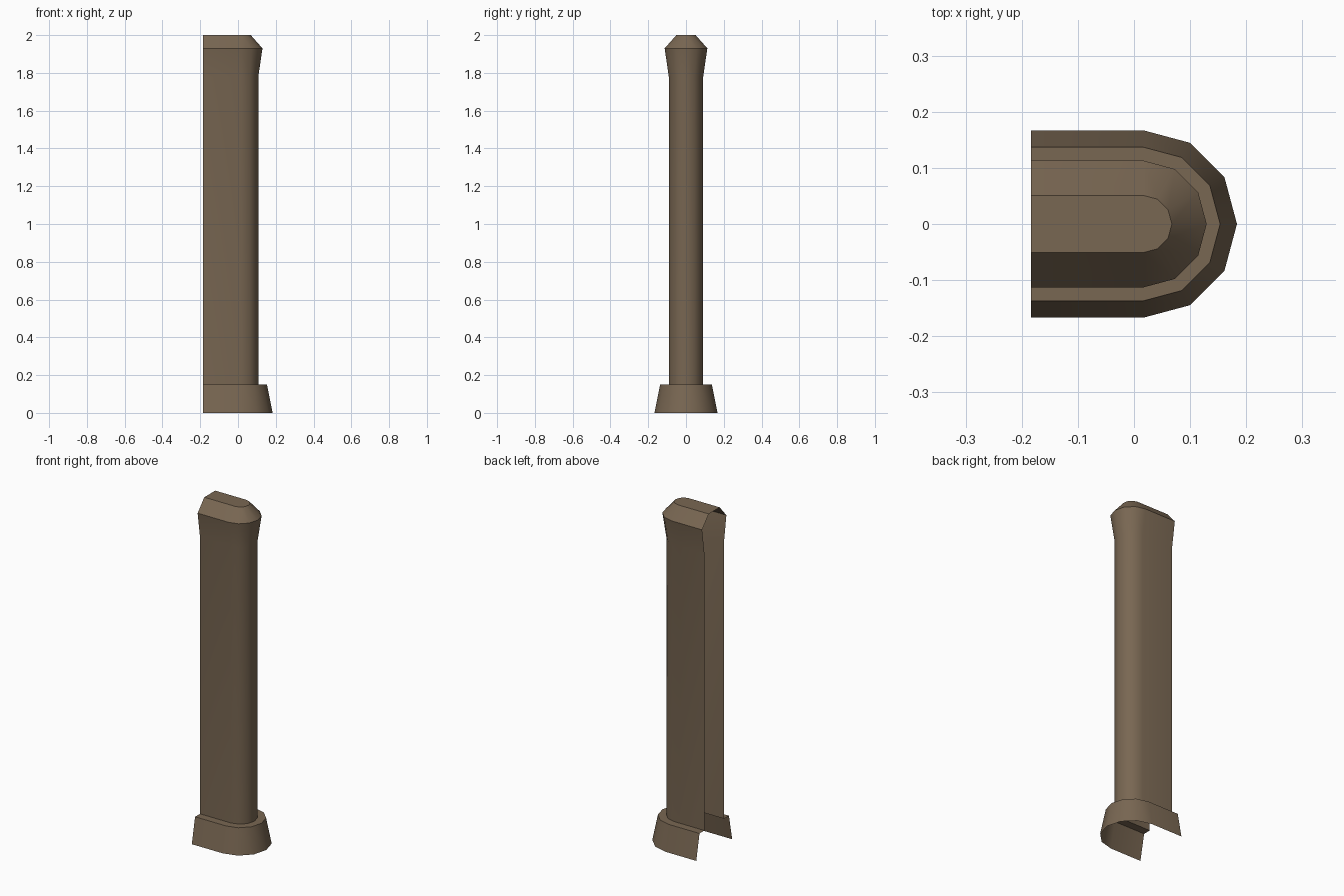
import bpy, bmesh, math

if "Cube" in bpy.data.objects:
    bpy.data.objects.remove(bpy.data.objects["Cube"])

BACK_X, ARC_X, ARC_STEPS = -0.184, 0.0165, 6

mat = bpy.data.materials.new("brown_stone")
mat.diffuse_color = (0.19, 0.135, 0.085, 1)
mat.use_nodes = True
mat.node_tree.nodes["Principled BSDF"].inputs["Base Color"].default_value = mat.diffuse_color


def u_outline(r):
    """U-shaped plan: straight sides, round nose at +x, open at the back."""
    pts = [(BACK_X, r)]
    for i in range(ARC_STEPS + 1):
        a = math.pi / 2 - math.pi * i / ARC_STEPS
        pts.append((ARC_X + r * math.cos(a), r * math.sin(a)))
    return pts + [(BACK_X, -r)]


def loft(name, levels, cap=False):
    """Skin U outlines given as (z, radius), optionally closing the top."""
    bm = bmesh.new()
    rings = [[bm.verts.new((x, y, z)) for x, y in u_outline(r)] for z, r in levels]
    for lo, hi in zip(rings, rings[1:]):
        for i in range(len(lo) - 1):
            bm.faces.new((lo[i], hi[i], hi[i + 1], lo[i + 1]))
    if cap:
        bm.faces.new(rings[-1][::-1])
    mesh = bpy.data.meshes.new(name)
    bm.to_mesh(mesh)
    bm.free()
    mesh.materials.append(mat)
    obj = bpy.data.objects.new(name, mesh)
    bpy.context.collection.objects.link(obj)
    bpy.ops.object.select_all(action='DESELECT')
    obj.select_set(True)
    bpy.context.view_layer.objects.active = obj
    bpy.ops.object.shade_smooth_by_angle(angle=math.radians(35))
    return obj


# Tapered foot with a flat ledge running in to the shaft
loft("base_skirting", [(0, 0.167), (0.15, 0.137), (0.15, 0.091)])

# Shaft flaring into a bevelled, closed top
loft("shaft_and_top", [(0.15, 0.091), (1.78, 0.091), (1.93, 0.113), (2.0, 0.051)], cap=True)
